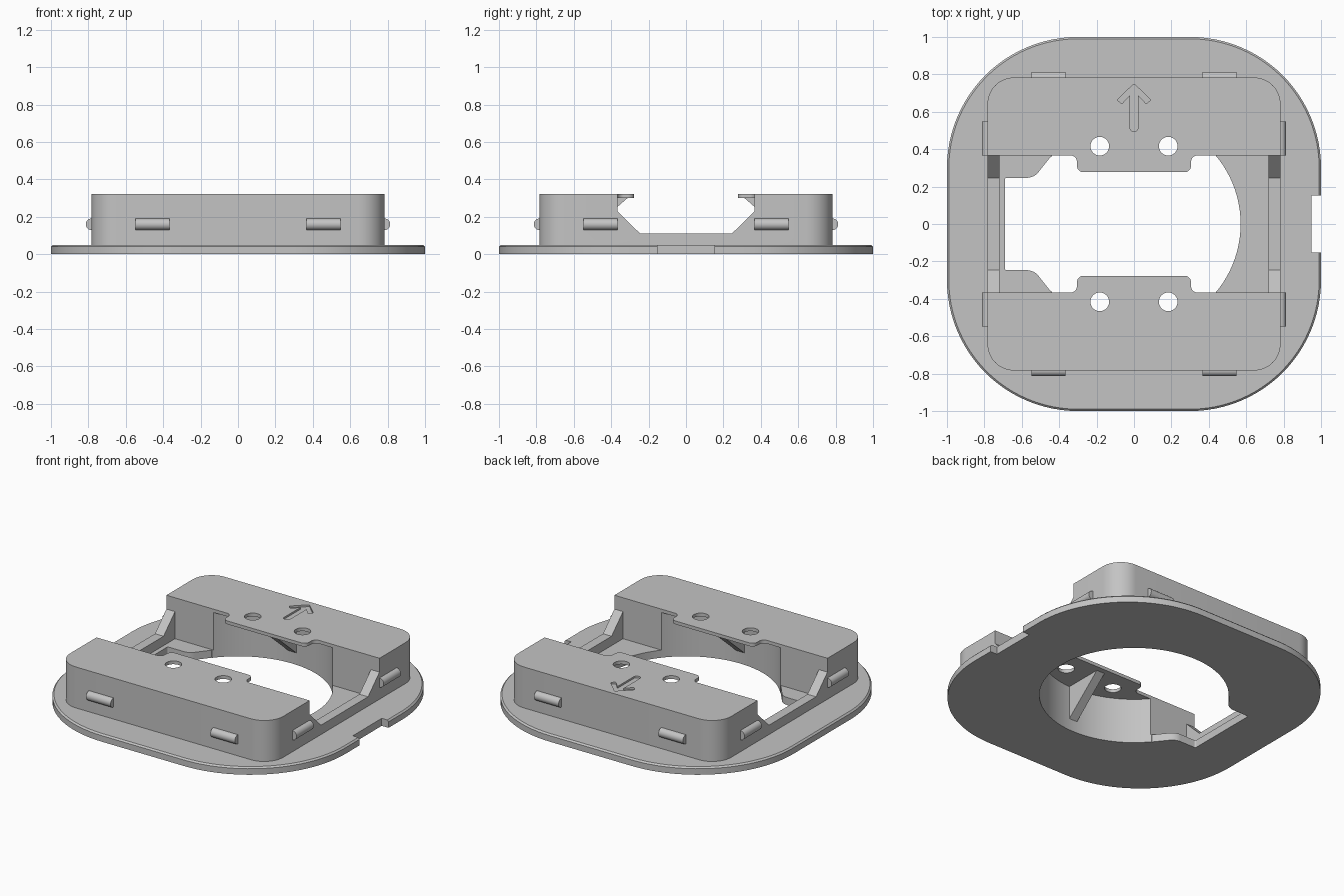
import bpy, bmesh, math
from mathutils import Vector

cube = bpy.data.objects.get("Cube")
if cube:
    bpy.data.objects.remove(cube, do_unlink=True)

grey = bpy.data.materials.new("plain grey")
grey.use_nodes = True
grey.diffuse_color = (0.55, 0.55, 0.55, 1)
grey.node_tree.nodes["Principled BSDF"].inputs["Base Color"].default_value = (0.55, 0.55, 0.55, 1)

HALF = 0.783     # housing half width
TOP = 0.322      # housing top
ROOF = 0.30      # underside of the thin roof
PLATE = 0.05     # base plate thickness
SLOT = 0.367     # half width of the open slot
WELL = 0.57      # radius of the round opening


def fillet(corners, steps=10):
    """Outline with rounded corners; each corner is (x, y) or (x, y, radius)."""
    out = []
    for i, c in enumerate(corners):
        p = Vector(c[:2])
        r = c[2] if len(c) > 2 else 0
        if not r:
            out.append(p)
            continue
        a = (Vector(corners[i - 1][:2]) - p).normalized()
        b = (Vector(corners[(i + 1) % len(corners)][:2]) - p).normalized()
        half = a.angle(b) / 2
        mid = p + (a + b).normalized() * r / math.sin(half)
        s = p + a * r / math.tan(half) - mid
        e = p + b * r / math.tan(half) - mid
        t0, t1 = math.atan2(s.y, s.x), math.atan2(e.y, e.x)
        turn = (t1 - t0 + math.pi) % math.tau - math.pi
        for k in range(steps + 1):
            t = t0 + turn * k / steps
            out.append(mid + Vector((math.cos(t), math.sin(t))) * r)
    return out


def square(h, r, steps):
    return fillet([(h, -h, r), (h, h, r), (-h, h, r), (-h, -h, r)], steps)


def circle(x, y, r, n):
    return [Vector((x + r * math.cos(math.tau * k / n), y + r * math.sin(math.tau * k / n)))
            for k in range(n)]


def loft(name, layers, axis="z"):
    """Solid through (outline, level) layers; axis x takes outlines as (y, z)."""
    bm = bmesh.new()
    rings = []
    for outline, lv in layers:
        rings.append([bm.verts.new((p[0], p[1], lv) if axis == "z" else (lv, p[0], p[1]))
                      for p in outline])
    for lo, hi in zip(rings, rings[1:]):
        for i in range(len(lo)):
            bm.faces.new((lo[i - 1], lo[i], hi[i], hi[i - 1]))
    bm.faces.new(rings[0])
    bm.faces.new(rings[-1])
    bmesh.ops.recalc_face_normals(bm, faces=bm.faces)
    me = bpy.data.meshes.new(name)
    bm.to_mesh(me)
    bm.free()
    me.materials.append(grey)
    ob = bpy.data.objects.new(name, me)
    bpy.context.collection.objects.link(ob)
    return ob


def prism(name, outline, a, b, axis="z"):
    return loft(name, [(outline, a), (outline, b)], axis)


def box(name, x0, x1, y0, y1, z0, z1):
    return prism(name, [(x0, y0), (x1, y0), (x1, y1), (x0, y1)], z0, z1)


def cut(ob, cutter):
    m = ob.modifiers.new("cut", "BOOLEAN")
    m.operation, m.solver, m.object = "DIFFERENCE", "EXACT", cutter
    bpy.context.view_layer.update()
    dg = bpy.context.evaluated_depsgraph_get()
    me = bpy.data.meshes.new_from_object(ob.evaluated_get(dg))
    ob.modifiers.clear()
    ob.data = me
    bpy.data.objects.remove(cutter, do_unlink=True)


def smooth(ob):
    bpy.ops.object.select_all(action="DESELECT")
    ob.select_set(True)
    bpy.context.view_layer.objects.active = ob
    bpy.ops.object.shade_smooth_by_angle(angle=math.radians(30))


# Base plate: chamfered top rim, round opening, side bay and edge notch
outer = square(1, 0.7, 24)
base = loft("base_plate", [(outer, 0), (outer, PLATE - 0.01),
                           (square(0.99, 0.69, 24), PLATE)])
cut(base, prism("opening", circle(0, 0, WELL, 96), -0.1, 0.2))
bay = [(-0.2, -0.36), (-0.445, -0.36), (-0.535, -0.247, 0.08), (-0.69, -0.247, 0.01)]
bay += [(c[0], -c[1], *c[2:]) for c in reversed(bay)]
cut(base, prism("bay", fillet(bay), -0.1, 0.2))
cut(base, box("notch", 0.95, 1.1, -0.152, 0.152, -0.1, 0.2))
smooth(base)

# Housing: rounded block with a round well under a thin roof
housing = prism("housing", square(HALF, 0.14, 12), PLATE, TOP)
cut(housing, prism("well", circle(0, 0, WELL, 96), 0, ROOF))

# Open slot whose roof edges keep two rounded tongues
x, r, tip = 0.305, 0.035, 0.277
edge = [(0.72, SLOT), (x, SLOT, r), (x, tip, r), (-x, tip, r), (-x, SLOT, r), (-0.72, SLOT)]
edge += [(-c[0], -c[1], *c[2:]) for c in edge]
cut(housing, prism("slot", fillet(edge), 0, 0.5))

# Side walls lowered between sloping ramps
ramp = [(-0.247, 0.112), (0.247, 0.112), (SLOT, 0.23), (SLOT, 0.5), (-SLOT, 0.5), (-SLOT, 0.23)]
for s in (-1, 1):
    cut(housing, prism("side_gap", ramp, s * 0.70, s * 0.9, "x"))

# Screw holes
for sx in (-1, 1):
    for sy in (-1, 1):
        cut(housing, prism("screw_hole", circle(sx * 0.183, sy * 0.416, 0.05, 32), 0.2, 0.5))

# Engraved direction arrow
arrow = [(0.022, 0.495, 0.021), (0.022, 0.688), (0.066, 0.642, 0.008),
         (0.09, 0.664, 0.008), (0, 0.75, 0.008)]
arrow += [(-c[0], *c[1:]) for c in reversed(arrow[:-1])]
cut(housing, prism("arrow", fillet(arrow, 6), TOP - 0.012, 0.5))
smooth(housing)

# Gussets holding up the roof tongues
for s, side in ((-1, "front"), (1, "back")):
    prism(side + "_gusset", [(s * 0.31, ROOF + 0.002), (s * 0.58, ROOF + 0.002),
                             (s * 0.58, 0.07)], -0.03, 0.03, "x")

# Rounded snap ridges, two on each outer wall
for turn, side in enumerate(("front", "left", "back", "right")):
    for s in (-1, 1):
        ridge = prism(side + "_snap_ridge", circle(-HALF, 0.16, 0.031, 24),
                      s * SLOT, s * 0.547, "x")
        ridge.rotation_euler.z = turn * math.pi / 2
        smooth(ridge)
